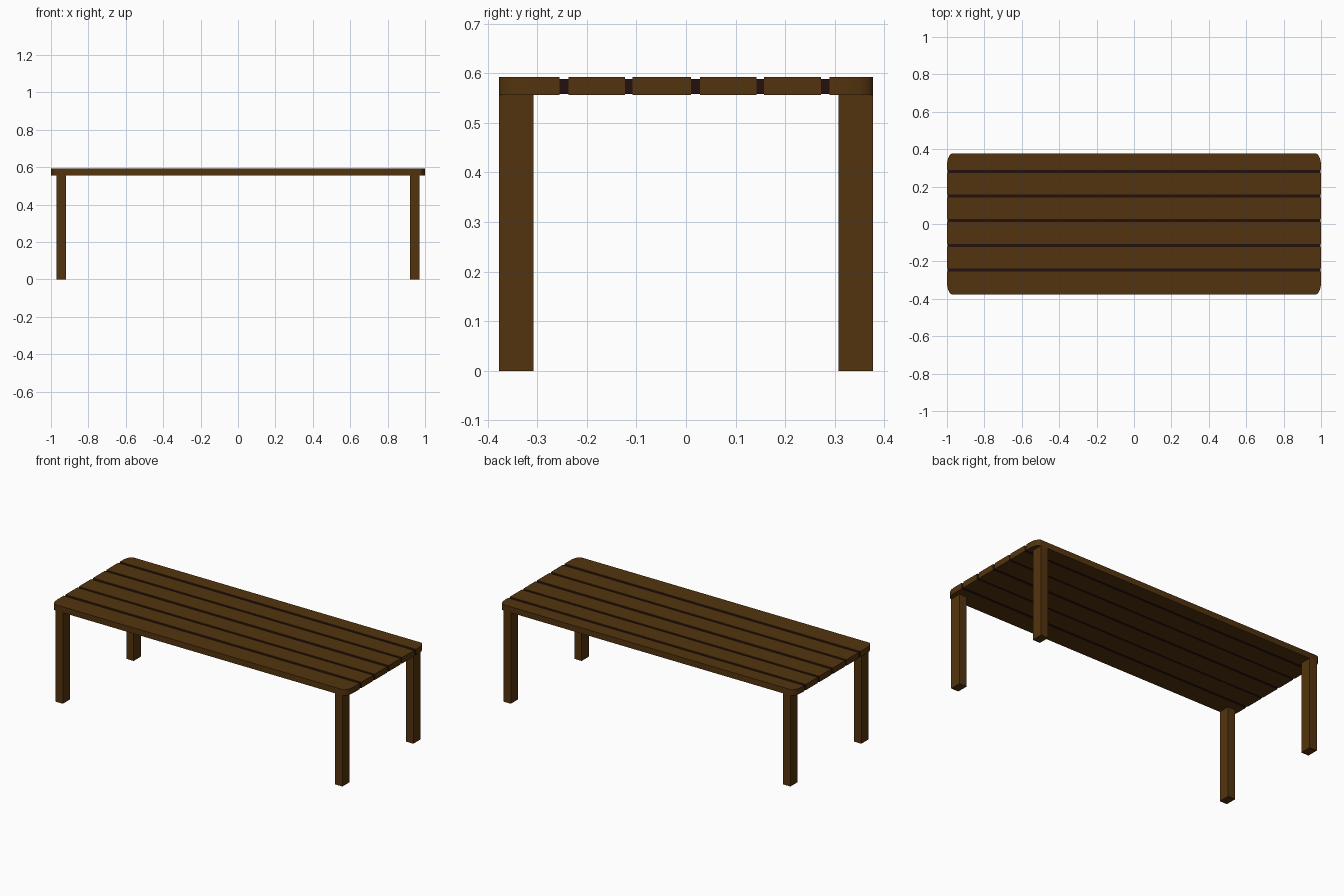
import bpy, bmesh, math

cube = bpy.data.objects.get("Cube")
if cube:
    bpy.data.objects.remove(cube, do_unlink=True)


def material(name, colour):
    m = bpy.data.materials.new(name)
    m.use_nodes = True
    m.diffuse_color = colour
    m.node_tree.nodes["Principled BSDF"].inputs["Base Color"].default_value = colour
    return m


wood = material("brown wood", (0.087, 0.034, 0.0044, 1))
dark = material("dark gap", (0.017, 0.005, 0.005, 1))


def prism(name, outline, z0, z1, mat):
    """Extrude a flat outline from z0 up to z1."""
    bm = bmesh.new()
    base = bm.faces.new([bm.verts.new((x, y, z0)) for x, y in outline])
    top = bmesh.ops.extrude_face_region(bm, geom=[base])["geom"]
    verts = [v for v in top if isinstance(v, bmesh.types.BMVert)]
    bmesh.ops.translate(bm, verts=verts, vec=(0, 0, z1 - z0))
    bmesh.ops.recalc_face_normals(bm, faces=bm.faces)
    mesh = bpy.data.meshes.new(name)
    bm.to_mesh(mesh)
    bm.free()
    mesh.materials.append(mat)
    obj = bpy.data.objects.new(name, mesh)
    bpy.context.collection.objects.link(obj)
    return obj


def rect(x0, x1, y0, y1):
    return [(x0, y0), (x1, y0), (x1, y1), (x0, y1)]


def edge_outline(inner, outer, rx=0.03, ry=0.065, steps=8):
    """Plank outline with elliptical corners on its outer edge."""
    side = math.copysign(1, outer)
    arc = [(1 - rx + rx * math.cos(a), outer - side * ry * (1 - math.sin(a)))
           for a in (math.pi / 2 * i / steps for i in range(steps + 1))]
    return [(1, inner)] + arc + [(-x, y) for x, y in reversed(arc)] + [(-1, inner)]


BOTTOM, TOP, HALF = 0.556, 0.592, 0.377

# Table top: four straight planks between two rounded edge planks
planks = [(-0.237, -0.123), (-0.108, 0.01), (0.028, 0.142), (0.157, 0.272)]
for i, (y0, y1) in enumerate(planks):
    prism(f"plank_{i + 1}", rect(-1, 1, y0, y1), BOTTOM, TOP, wood)
for name, inner, outer in (("front", -0.255, -HALF), ("back", 0.289, HALF)):
    obj = prism(f"{name}_edge_plank", edge_outline(inner, outer), BOTTOM, TOP, wood)
    bpy.ops.object.select_all(action="DESELECT")
    obj.select_set(True)
    bpy.context.view_layer.objects.active = obj
    bpy.ops.object.shade_smooth_by_angle(angle=math.radians(35))

# Dark strips filling the gaps between planks
edges = [-0.255] + [y for p in planks for y in p] + [0.289]
for i in range(0, len(edges), 2):
    prism(f"gap_strip_{i // 2 + 1}", rect(-0.998, 0.998, edges[i], edges[i + 1]),
          BOTTOM + 0.002, TOP - 0.004, dark)

# Four legs
for sx, side in ((-1, "right"), (1, "left")):
    for sy, end in ((-1, "front"), (1, "back")):
        xs = sorted((sx * 0.92, sx * 0.97))
        ys = sorted((sy * 0.307, sy * HALF))
        prism(f"{end}_{side}_leg", rect(*xs, *ys), 0, BOTTOM, wood)
